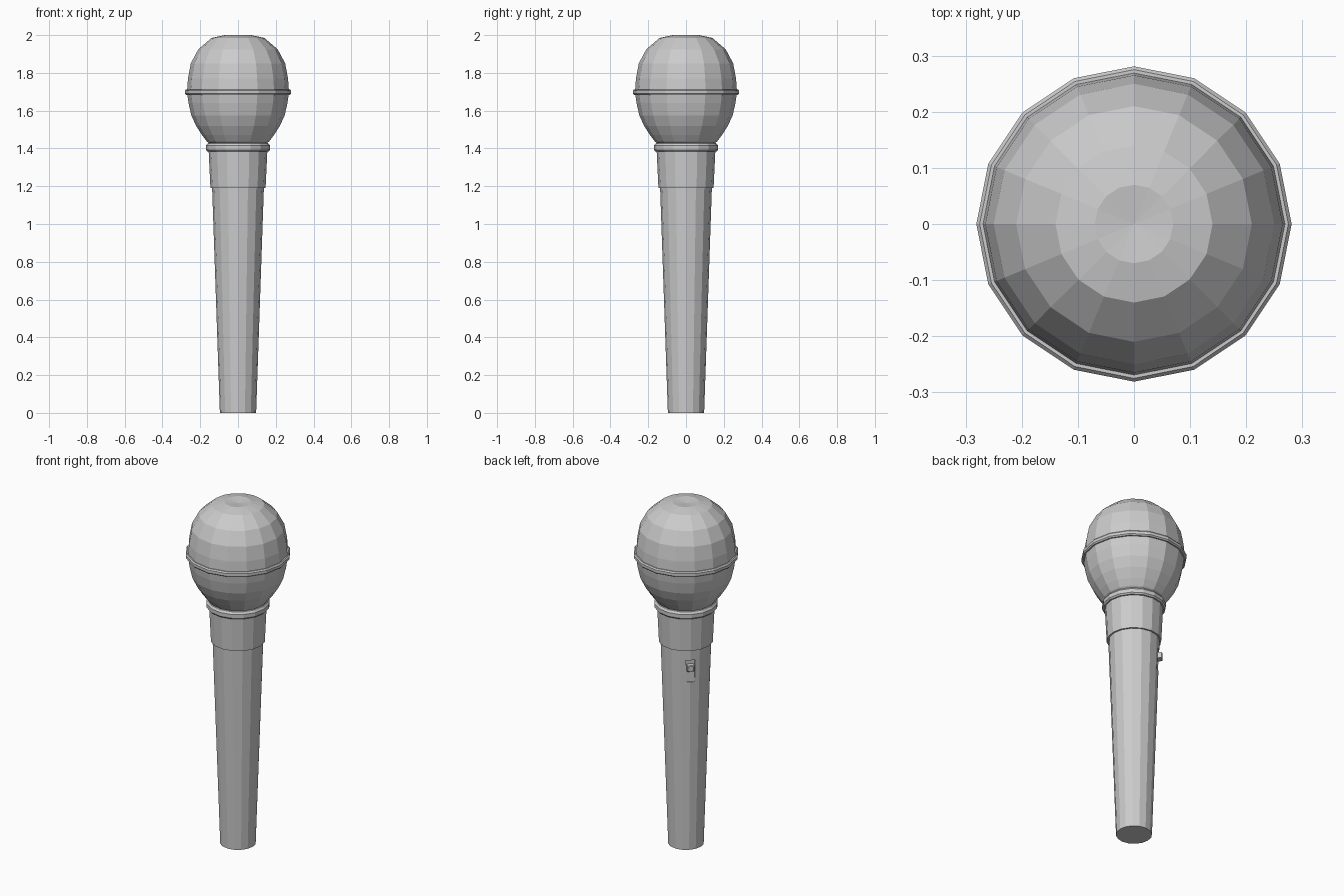
import bpy, bmesh, math
from mathutils import Matrix, Vector

if "Cube" in bpy.data.objects:
    bpy.data.objects.remove(bpy.data.objects["Cube"])

SIDES = 16


def finish(name, bm):
    bmesh.ops.recalc_face_normals(bm, faces=bm.faces)
    mesh = bpy.data.meshes.new(name)
    bm.to_mesh(mesh)
    bm.free()
    obj = bpy.data.objects.new(name, mesh)
    bpy.context.collection.objects.link(obj)
    return obj


def lathe(name, profile, closed=False):
    """Revolve (radius, z) points; a radius of 0 makes a pole."""
    bm = bmesh.new()
    rings = []
    for r, z in profile:
        if r == 0:
            rings.append([bm.verts.new((0, 0, z))] * SIDES)
        else:
            rings.append([bm.verts.new((r * math.cos(i * math.tau / SIDES),
                                        r * math.sin(i * math.tau / SIDES), z))
                          for i in range(SIDES)])
    pairs = list(zip(rings, rings[1:]))
    if closed:
        pairs.append((rings[-1], rings[0]))
    for a, b in pairs:
        for i in range(SIDES):
            j = (i + 1) % SIDES
            loop = list(dict.fromkeys((a[i], a[j], b[j], b[i])))
            bm.faces.new(loop)
    return finish(name, bm)


def radial_box(name, r0, r1, width, z0, z1, angle, bevel=0):
    """Box reaching from r0 to r1 out from the axis, turned to an angle."""
    bm = bmesh.new()
    bmesh.ops.create_cube(bm, size=1)
    bmesh.ops.scale(bm, vec=(r1 - r0, width, z1 - z0), verts=bm.verts)
    bmesh.ops.translate(bm, vec=Vector(((r0 + r1) / 2, 0, (z0 + z1) / 2)), verts=bm.verts)
    if bevel:
        edges = [e for e in bm.edges if all(v.co.x > r1 - 1e-4 for v in e.verts)]
        bmesh.ops.bevel(bm, geom=edges, offset=bevel, segments=1, affect='EDGES')
    bmesh.ops.rotate(bm, cent=(0, 0, 0), matrix=Matrix.Rotation(angle, 3, 'Z'), verts=bm.verts)
    return finish(name, bm)


# Tapered handle with a small step below the upper sleeve
handle = lathe("handle", [(0, 0), (0.096, 0), (0.137, 1.19), (0.146, 1.19),
                          (0.156, 1.40), (0, 1.40)])

# Collar under the head
lathe("collar", [(0, 1.385), (0.163, 1.385), (0.17, 1.393), (0.17, 1.415),
                 (0.161, 1.427), (0.15, 1.43), (0, 1.43)])

# Rounded mesh head, flattened at the top
lathe("head", [(0, 1.42), (0.15, 1.425), (0.165, 1.437), (0.19, 1.47), (0.222, 1.52),
               (0.247, 1.575), (0.262, 1.64), (0.27, 1.70), (0.265, 1.77),
               (0.25, 1.85), (0.21, 1.925), (0.14, 1.985), (0.07, 2.0), (0, 1.992)])

# Band around the middle of the head
lathe("head_band", [(0.262, 1.683), (0.275, 1.683), (0.281, 1.69), (0.281, 1.706),
                    (0.275, 1.713), (0.262, 1.713)], closed=True)

# Switch slot cut into the back left of the handle, with its sliding button
side = math.radians(135)
cutter = radial_box("slot_cutter", 0.122, 0.2, 0.05, 1.0, 1.13, side)
cutter.hide_render = True
cutter.display_type = 'WIRE'
cut = handle.modifiers.new("slot", 'BOOLEAN')
cut.operation = 'DIFFERENCE'
cut.solver = 'EXACT'
cut.object = cutter
radial_box("switch_button", 0.115, 0.152, 0.038, 1.07, 1.105, side, 0.004)
